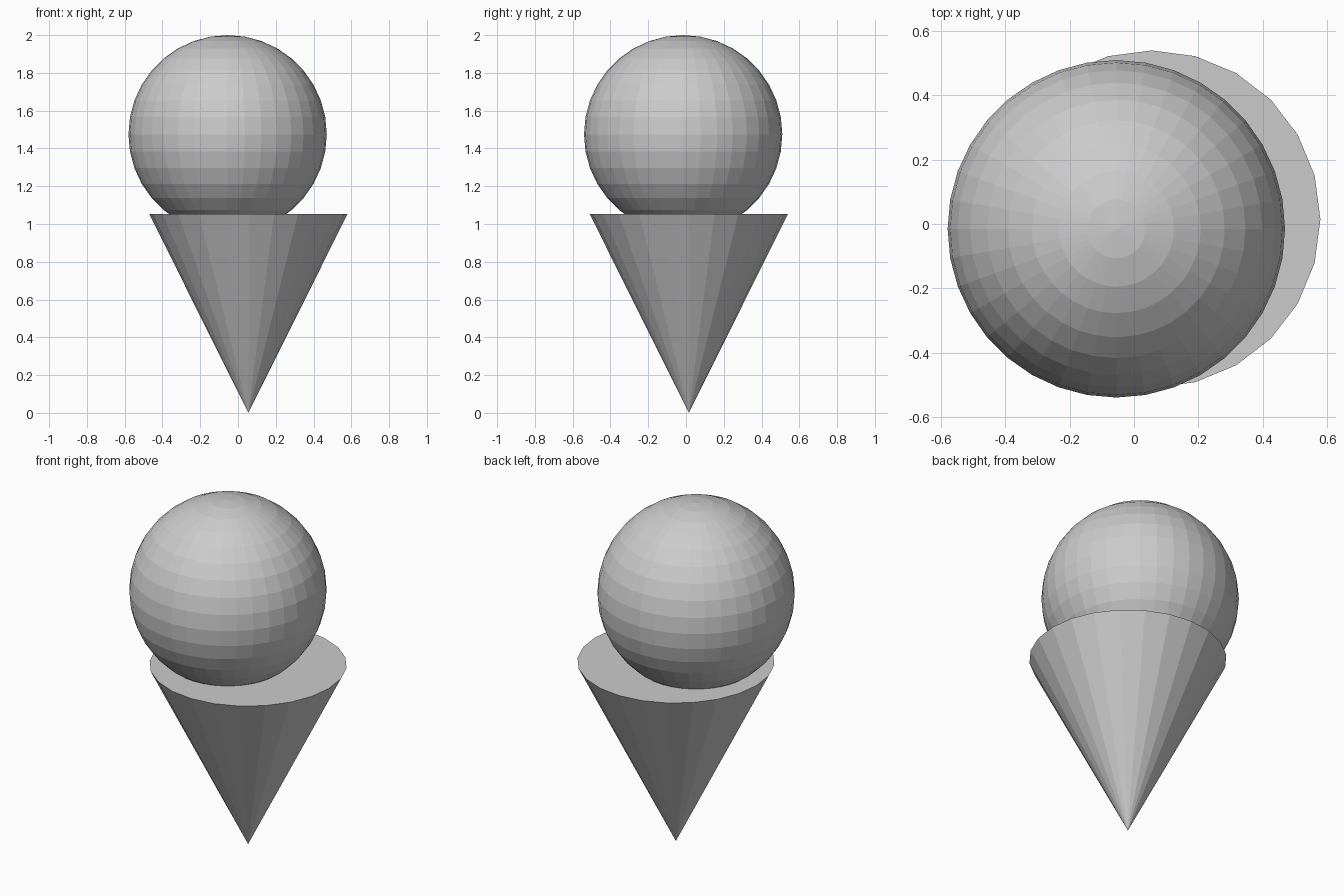
import bpy
from math import radians

if "Cube" in bpy.data.objects:
    bpy.data.objects.remove(bpy.data.objects["Cube"])

R = 0.525
CONE_HEIGHT = 1.053

# Cone, point down with a closed flat top
bpy.ops.mesh.primitive_cone_add(vertices=24, radius1=0, radius2=R, depth=CONE_HEIGHT,
                                location=(0.055, 0.015, CONE_HEIGHT / 2))
bpy.context.object.name = "cone"

# Scoop, a faceted ball sunk slightly into the cone top
bpy.ops.mesh.primitive_uv_sphere_add(segments=36, ring_count=18, radius=R,
                                     location=(-0.055, -0.015, 2 - R))
bpy.context.object.name = "scoop"
